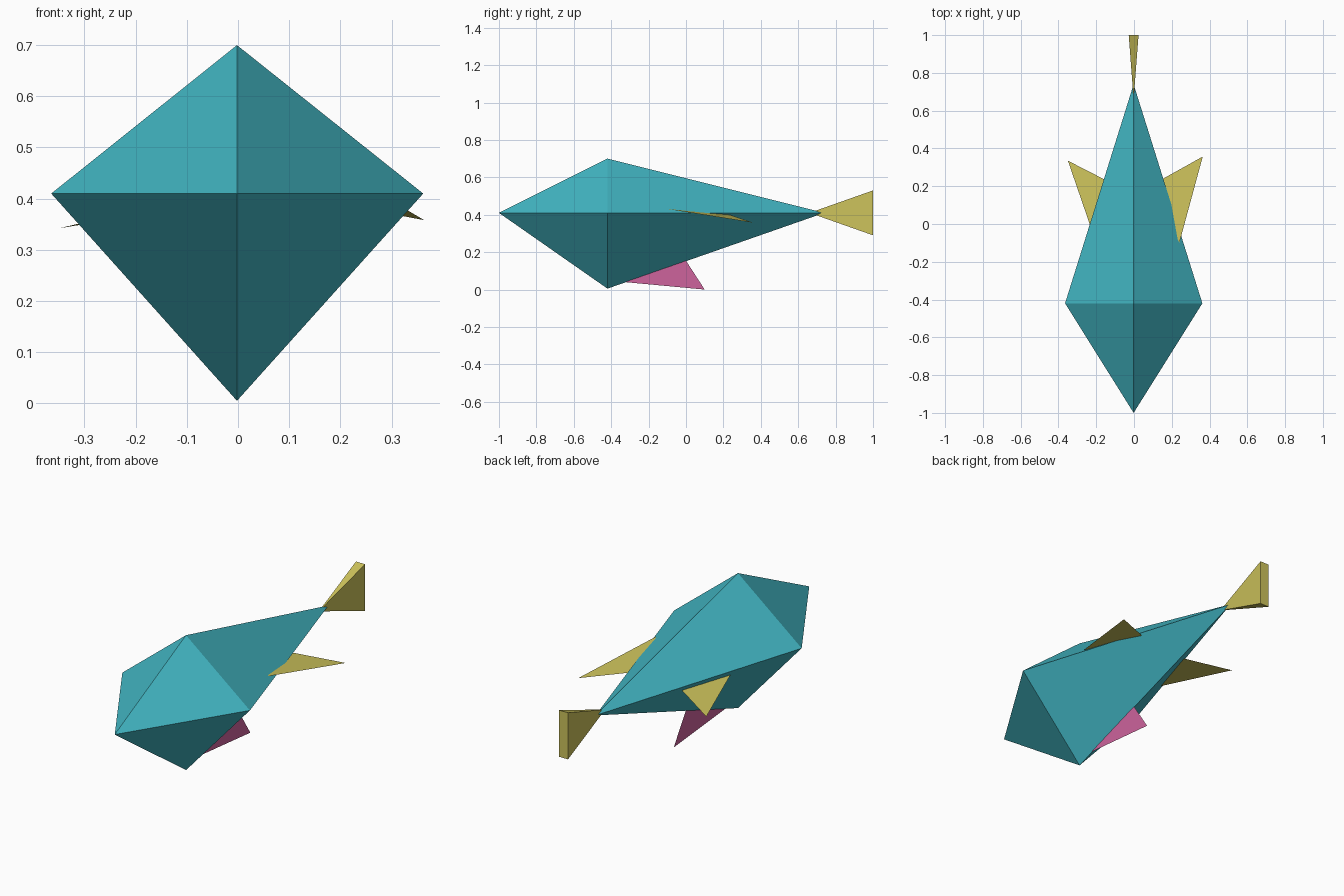
import bpy
import bmesh
from mathutils import Vector

if "Cube" in bpy.data.objects:
    bpy.data.objects.remove(bpy.data.objects["Cube"], do_unlink=True)


def linear(c):
    c /= 255
    return c / 12.92 if c <= 0.04045 else ((c + 0.055) / 1.055) ** 2.4


def material(name, r, g, b):
    colour = (linear(r), linear(g), linear(b), 1)
    mat = bpy.data.materials.new(name)
    mat.use_nodes = True
    mat.diffuse_color = colour
    mat.node_tree.nodes["Principled BSDF"].inputs["Base Color"].default_value = colour
    return mat


teal = material("teal", 66, 182, 195)
yellow = material("olive yellow", 204, 194, 91)
pink = material("pink", 205, 99, 156)


def build(name, bm, mat):
    bmesh.ops.recalc_face_normals(bm, faces=bm.faces)
    mesh = bpy.data.meshes.new(name)
    bm.to_mesh(mesh)
    bm.free()
    mesh.materials.append(mat)
    obj = bpy.data.objects.new(name, mesh)
    bpy.context.collection.objects.link(obj)
    return obj


def spindle(name, ring, tips, mat):
    """Closed solid: a four-point ring joined to each tip; one tip gets a base."""
    bm = bmesh.new()
    loop = [bm.verts.new(p) for p in ring]
    for tip in tips:
        v = bm.verts.new(tip)
        for i in range(len(loop)):
            bm.faces.new((loop[i], loop[(i + 1) % len(loop)], v))
    if len(tips) == 1:
        bm.faces.new(loop)
    return build(name, bm, mat)


def fin(name, points, mat, up=None):
    bm = bmesh.new()
    face = bm.faces.new([bm.verts.new(p) for p in points])
    face.normal_update()
    flip = up is not None and face.normal.dot(Vector(up)) < 0
    obj = build(name, bm, mat)
    if flip != (up is not None and obj.data.polygons[0].normal.dot(face_up(up)) < 0):
        obj.data.flip_normals()
    return obj


def face_up(up):
    return Vector(up)


# Faceted body: a diamond section drawn to nose and tail points
mid = -0.002
spindle("body",
        [(mid, -0.42, 0.70), (0.362, -0.42, 0.41), (mid, -0.42, 0.005), (-0.365, -0.42, 0.41)],
        [(mid, -1, 0.41), (mid, 0.74, 0.41)], teal)

# Wedge tail fin
w, h = 0.026, 0.12
spindle("tail_fin",
        [(mid + sx * w, 1, 0.41 + sz * h) for sx, sz in ((-1, -1), (1, -1), (1, 1), (-1, 1))],
        [(mid, 0.66, 0.41)], yellow)

# Thin side fins, slightly uneven, and the belly fin
fin("left_fin", [(0.24, -0.1, 0.431), (0.364, 0.357, 0.358), (0.1, 0.21, 0.408)], yellow)
fin("right_fin", [(-0.19, -0.13, 0.38), (-0.35, 0.335, 0.342), (-0.1, 0.207, 0.383)], yellow)
fin("belly_fin", [(0, 0.1, 0), (0, -0.36, 0.043), (0, -0.03, 0.2)], pink)
